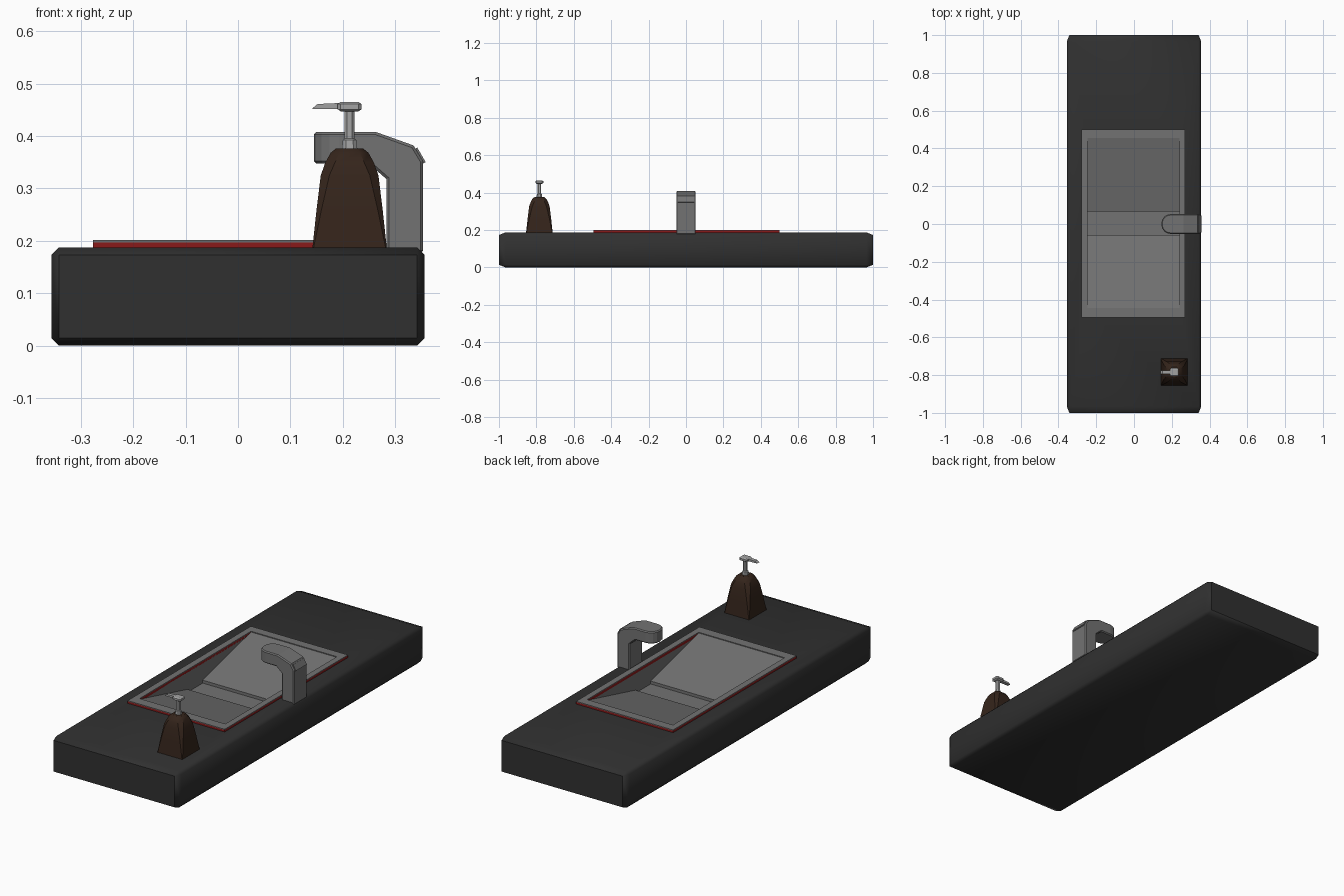
import bpy, bmesh, math
from mathutils import Vector, Matrix

if "Cube" in bpy.data.objects:
    bpy.data.objects.remove(bpy.data.objects["Cube"])


def material(name, rgb):
    m = bpy.data.materials.new(name)
    m.diffuse_color = (*rgb, 1)
    m.use_nodes = True
    m.node_tree.nodes["Principled BSDF"].inputs["Base Color"].default_value = m.diffuse_color
    return m


STONE = material("dark_stone", (0.03, 0.03, 0.03))
STEEL = material("steel", (0.17, 0.17, 0.17))
CHROME = material("light_metal", (0.36, 0.36, 0.36))
BROWN = material("brown_glass", (0.035, 0.018, 0.011))
RED = material("red_trim", (0.25, 0.01, 0.01))


def finish(name, bm, mat, smooth=None):
    bmesh.ops.recalc_face_normals(bm, faces=bm.faces[:])
    me = bpy.data.meshes.new(name)
    bm.to_mesh(me)
    bm.free()
    ob = bpy.data.objects.new(name, me)
    bpy.context.collection.objects.link(ob)
    if mat:
        me.materials.append(mat)
    bpy.ops.object.select_all(action='DESELECT')
    ob.select_set(True)
    bpy.context.view_layer.objects.active = ob
    if smooth:
        bpy.ops.object.shade_smooth_by_angle(angle=math.radians(smooth))
    return ob


def box_bm(lo, hi, bevel=(0, 0, 0)):
    """Box with a chamfer that may differ along each axis."""
    lo, hi = Vector(lo), Vector(hi)
    unit = Vector([b if b else 1 for b in bevel])
    size = hi - lo
    bm = bmesh.new()
    bmesh.ops.create_cube(bm, size=1)
    bmesh.ops.scale(bm, vec=[s / u for s, u in zip(size, unit)], verts=bm.verts)
    if any(bevel):
        bmesh.ops.bevel(bm, geom=bm.edges[:], offset=1, segments=1, affect='EDGES')
    bmesh.ops.scale(bm, vec=unit, verts=bm.verts)
    bmesh.ops.translate(bm, vec=(lo + hi) / 2, verts=bm.verts)
    return bm


def prism_bm(profile, y0, y1):
    """Extrude an xz outline along y."""
    bm = bmesh.new()
    f = bm.faces.new([bm.verts.new((x, y0, z)) for x, z in profile])
    r = bmesh.ops.extrude_face_region(bm, geom=[f])
    bmesh.ops.translate(bm, vec=(0, y1 - y0, 0),
                        verts=[v for v in r['geom'] if isinstance(v, bmesh.types.BMVert)])
    return bm


def loft_bm(rings, cx, cy):
    """Stack square rings (z, half width, corner cut)."""
    bm = bmesh.new()
    loops = []
    for z, h, c in rings:
        k = h * (1 - c)
        pts = [(h, -k), (h, k), (k, h), (-k, h), (-h, k), (-h, -k), (-k, -h), (k, -h)]
        loops.append([bm.verts.new((cx + x, cy + y, z)) for x, y in pts])
    for a, b in zip(loops, loops[1:]):
        for i in range(8):
            j = (i + 1) % 8
            bm.faces.new((a[i], a[j], b[j], b[i]))
    bm.faces.new(loops[0])
    bm.faces.new(loops[-1])
    return bm


def frame_bm(outer, inner, z0, z1):
    """Rectangular ring; rectangles are (x0, x1, y0, y1)."""
    bm = bmesh.new()

    def loop(r, z):
        return [bm.verts.new((r[a], r[b], z)) for a, b in ((0, 2), (1, 2), (1, 3), (0, 3))]
    ls = [loop(outer, z0), loop(outer, z1), loop(inner, z1), loop(inner, z0)]
    for a, b in zip(ls, ls[1:] + ls[:1]):
        for i in range(4):
            j = (i + 1) % 4
            bm.faces.new((a[i], a[j], b[j], b[i]))
    return bm


# Counter slab with an opening for the basin
counter = finish("counter", box_bm((-.356, -1, 0), (.356, 1, .187), (.014, .035, .014)), STONE)
cutter = finish("basin_cutter", box_bm((-.25, -.455, .065), (.245, .46, .3)), None)
cutter.hide_render = True
mod = counter.modifiers.new("opening", 'BOOLEAN')
mod.object = cutter
mod.solver = 'EXACT'
bpy.context.view_layer.objects.active = counter
bpy.ops.object.modifier_apply(modifier="opening")
bpy.data.objects.remove(cutter)
counter.select_set(True)
bpy.ops.object.shade_smooth_by_angle(angle=math.radians(50))

# Red trim and steel lip around the basin
OUT, INN = (-.277, .271, -.495, .5), (-.245, .24, -.445, .455)
finish("red_trim", frame_bm(OUT, INN, .184, .197), RED)
finish("basin_lip", frame_bm(OUT, INN, .197, .201), STEEL)

# Basin bowl: two ramps falling to a recessed drain strip
floor = [(-.445, .197), (-.057, .1), (-.057, .085), (.065, .085), (.065, .1), (.455, .197)]
bm = bmesh.new()
left = [bm.verts.new((INN[0], y, z)) for y, z in floor]
right = [bm.verts.new((INN[1], y, z)) for y, z in floor]
for i in range(len(floor) - 1):
    bm.faces.new((left[i], right[i], right[i + 1], left[i + 1]))
bm.faces.new(left)
bm.faces.new(right)
bowl = finish("basin_bowl", bm, STEEL)
bowl.data.flip_normals()

# Faucet: bent profile with a rounded spout tip
bm = prism_bm([(.353, .176), (.353, .352), (.335, .382), (.262, .408), (.145, .408),
               (.145, .347), (.25, .347), (.283, .318), (.283, .176)], -.052, .052)
tip = [e for e in bm.edges if all(abs(v.co.x - .145) < 1e-4 for v in e.verts)
       and abs(e.verts[0].co.z - e.verts[1].co.z) > .01]
bmesh.ops.bevel(bm, geom=tip, offset=.048, segments=4, profile=.5, affect='EDGES')
faucet = finish("faucet", bm, STEEL)
edge = faucet.modifiers.new("soft_edges", 'BEVEL')
edge.width = .005
edge.segments = 1
edge.limit_method = 'ANGLE'
edge.angle_limit = math.radians(60)

# Tilted lever on the back of the faucet
bm = box_bm((-.006, -.044, -.016), (.006, .044, .016))
bmesh.ops.rotate(bm, cent=(0, 0, 0), matrix=Matrix.Rotation(math.radians(-30), 3, 'Y'), verts=bm.verts)
bmesh.ops.translate(bm, vec=(.345, 0, .361), verts=bm.verts)
finish("faucet_lever", bm, STEEL)

# Soap bottle and pump
CX, CY = .213, -.784
finish("soap_bottle", loft_bm([(.186, .071, .03), (.26, .063, .15), (.325, .055, .3), (.35, .046, .4),
                               (.368, .036, .45), (.376, .026, .5)], CX, CY), BROWN, 30)
finish("pump_stem", loft_bm([(.374, .015, .5), (.392, .013, .5), (.395, .0095, .5), (.45, .0095, .5)],
                            CX, CY), CHROME)
finish("pump_head", box_bm((.19, CY - .021, .447), (.236, CY + .021, .465), (.006, .006, .004)), CHROME)
finish("pump_nozzle", prism_bm([(.195, .451), (.195, .463), (.152, .461), (.141, .452)],
                               CY - .009, CY + .009), CHROME)
